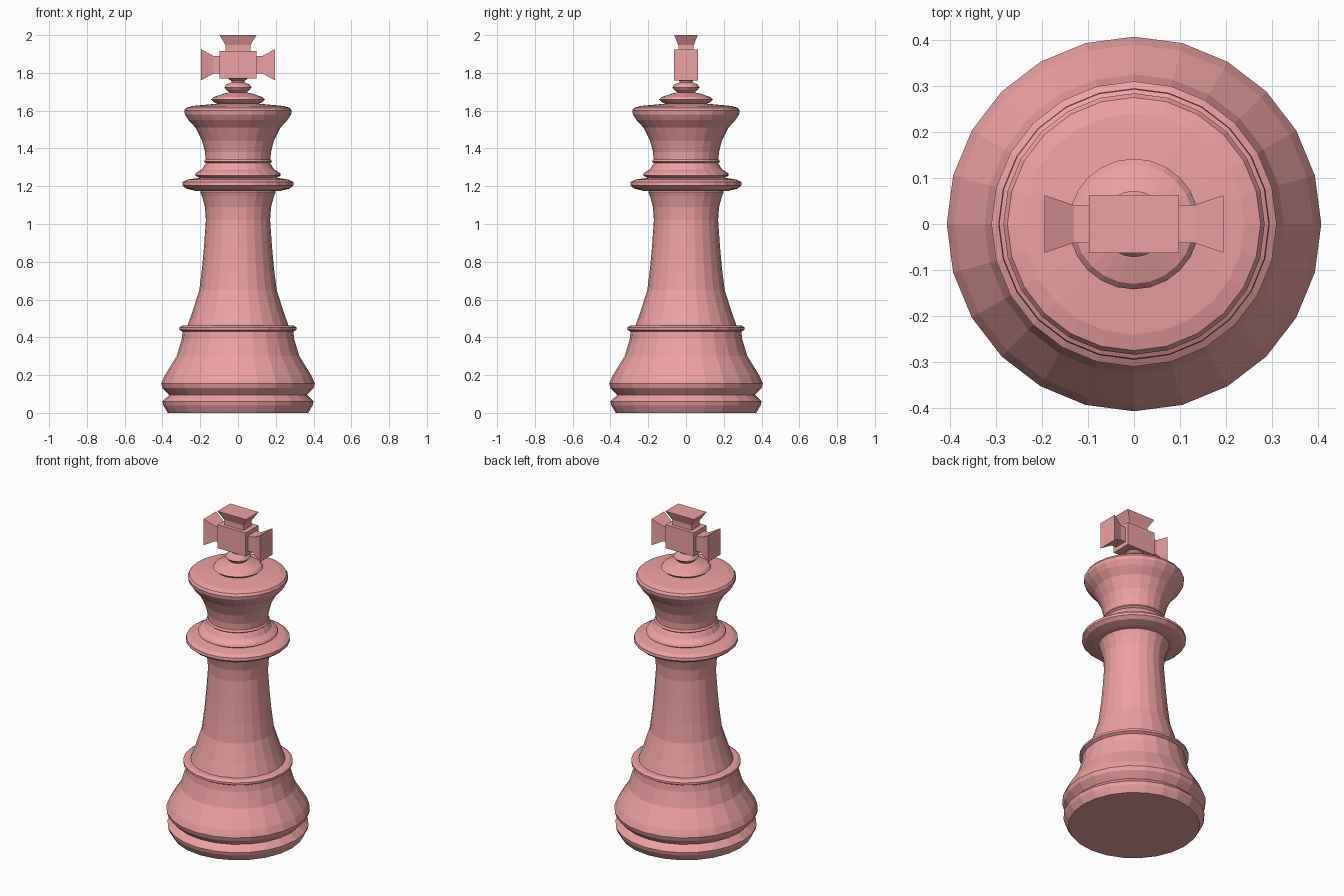
import bpy, bmesh, math

if "Cube" in bpy.data.objects:
    bpy.data.objects.remove(bpy.data.objects["Cube"])

SIDES = 24


def finish(name, bm):
    bmesh.ops.recalc_face_normals(bm, faces=bm.faces)
    mesh = bpy.data.meshes.new(name)
    bm.to_mesh(mesh)
    bm.free()
    obj = bpy.data.objects.new(name, mesh)
    bpy.context.collection.objects.link(obj)
    obj.data.materials.append(mat)
    return obj


def loft(bm, rings):
    """Join rings of points and cap both ends."""
    rings = [[bm.verts.new(p) for p in ring] for ring in rings]
    for a, b in zip(rings, rings[1:]):
        for i in range(len(a)):
            j = (i + 1) % len(a)
            bm.faces.new((a[i], a[j], b[j], b[i]))
    bm.faces.new(rings[0][::-1])
    bm.faces.new(rings[-1])


def turned(name, profile):
    """Lathe a (radius, height) profile about z."""
    bm = bmesh.new()
    angles = [2 * math.pi * i / SIDES for i in range(SIDES)]
    loft(bm, [[(r * math.cos(a), r * math.sin(a), z) for a in angles] for r, z in profile])
    return finish(name, bm)


def cross_arm(name, sections, place):
    """Flared square arm; sections are (distance, half width, half depth)."""
    bm = bmesh.new()
    corners = ((-1, -1), (1, -1), (1, 1), (-1, 1))
    loft(bm, [[place(d, sx * w, sy * t) for sx, sy in corners] for d, w, t in sections])
    return finish(name, bm)


mat = bpy.data.materials.new("rose")
mat.diffuse_color = (0.85, 0.36, 0.36, 1)
mat.use_nodes = True
mat.node_tree.nodes["Principled BSDF"].inputs["Base Color"].default_value = mat.diffuse_color

# stepped foot and bell-shaped base
turned("base", [(.372, 0), (.395, .04), (.40, .06), (.365, .095), (.40, .132),
                (.407, .155), (.39, .195), (.325, .30), (.298, .39), (.293, .43),
                (.31, .44), (.31, .453), (.295, .462), (.26, .464)])

# tapering shaft
turned("shaft", [(.27, .455), (.24, .54), (.205, .65), (.19, .77), (.18, .88),
                 (.17, 1.02), (.175, 1.09), (.19, 1.145), (.20, 1.17), (.17, 1.20)])

# collar and smaller ring
turned("collar", [(.17, 1.172), (.225, 1.175), (.275, 1.188), (.295, 1.205),
                  (.293, 1.222), (.27, 1.235), (.20, 1.245)])
turned("upper_ring", [(.19, 1.235), (.21, 1.248), (.228, 1.258), (.222, 1.27),
                      (.19, 1.29), (.177, 1.312), (.17, 1.322), (.18, 1.33),
                      (.172, 1.342)])

# flared head
turned("head", [(.172, 1.335), (.174, 1.38), (.19, 1.44), (.225, 1.51), (.262, 1.55),
                (.281, 1.58), (.284, 1.60), (.275, 1.615), (.24, 1.625), (.11, 1.637)])

# stacked finial under the cross
turned("finial", [(.09, 1.63), (.125, 1.643), (.142, 1.658), (.13, 1.672), (.075, 1.69),
                  (.045, 1.697), (.062, 1.71), (.072, 1.723), (.062, 1.738),
                  (.035, 1.75), (.035, 1.756), (.055, 1.773)])

# cross: central block, two side arms and a top arm
CZ = 1.843
cross_arm("cross_block", [(1.77, .097, .0625), (1.916, .097, .0625)],
          lambda d, w, t: (w, t, d))
side = [(.09, .047, .041), (.13, .047, .041), (.195, .082, .0625)]
for name, s in (("cross_arm_left", -1), ("cross_arm_right", 1)):
    cross_arm(name, side, lambda d, w, t, s=s: (s * d, t, CZ + w))
cross_arm("cross_arm_top", [(1.91, .066, .041), (1.947, .066, .041), (2.0, .098, .0625)],
          lambda d, w, t: (w, t, d))
